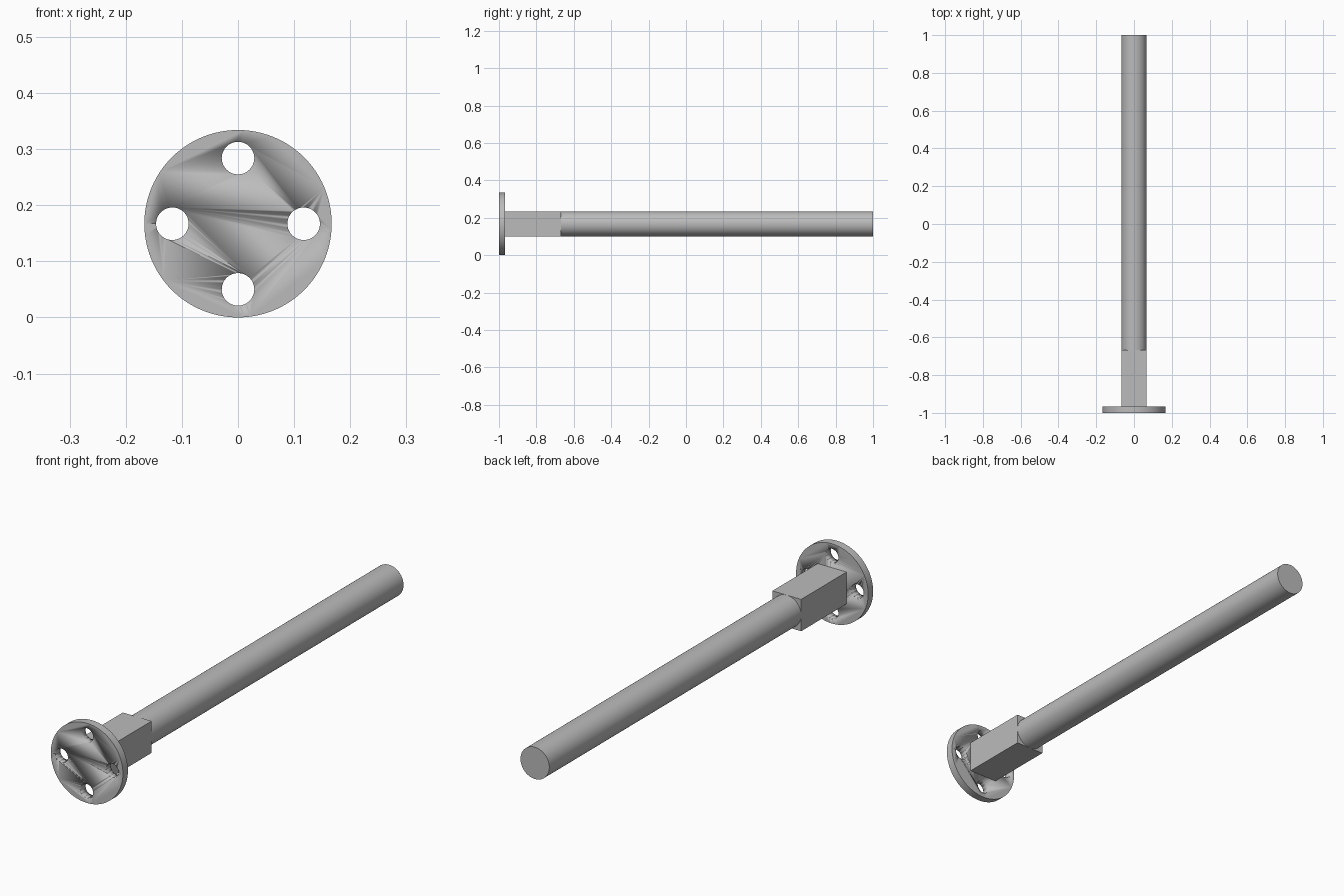
import bpy
import math
from mathutils import Vector

if "Cube" in bpy.data.objects:
    bpy.data.objects.remove(bpy.data.objects["Cube"], do_unlink=True)

AXIS_Z = 0.167      # height of the shaft axis
ROD_R = 0.0667
FLANGE_R = 0.167
FLANGE_BACK, BLOCK_BACK = -0.967, -0.667

steel = bpy.data.materials.new("plain grey")
steel.use_nodes = True
grey = (0.5, 0.5, 0.5, 1)
steel.diffuse_color = grey
steel.node_tree.nodes["Principled BSDF"].inputs["Base Color"].default_value = grey


def cylinder(name, radius, y0, y1, x=0, z=AXIS_Z, sides=96):
    """Smooth cylinder lying along y."""
    bpy.ops.mesh.primitive_cylinder_add(
        vertices=sides, radius=radius, depth=y1 - y0,
        location=(x, (y0 + y1) / 2, z), rotation=(math.pi / 2, 0, 0))
    obj = bpy.context.object
    obj.name = name
    obj.data.materials.append(steel)
    bpy.ops.object.shade_smooth_by_angle(angle=math.radians(30))
    return obj


# Round mounting flange with four bolt holes
flange = cylinder("mounting_flange", FLANGE_R, -1, FLANGE_BACK)
for i in range(4):
    a = i * math.pi / 2
    cutter = cylinder("bolt_hole_cutter", 0.029, -1.1, -0.9,
                      x=0.117 * math.cos(a), z=AXIS_Z + 0.117 * math.sin(a), sides=48)
    cutter.hide_render = True
    cut = flange.modifiers.new("bolt_hole", 'BOOLEAN')
    cut.operation = 'DIFFERENCE'
    cut.solver = 'EXACT'
    cut.object = cutter
    bpy.context.view_layer.objects.active = flange
    bpy.ops.object.modifier_apply(modifier=cut.name)
    bpy.data.objects.remove(cutter, do_unlink=True)

# Square block behind the flange
bpy.ops.mesh.primitive_cube_add(
    size=1, location=(0, (FLANGE_BACK + BLOCK_BACK) / 2, AXIS_Z))
block = bpy.context.object
block.name = "square_block"
size = Vector((2 * ROD_R, BLOCK_BACK - FLANGE_BACK, 2 * ROD_R))
for v in block.data.vertices:
    v.co *= size
block.data.materials.append(steel)

# Long round rod
cylinder("round_rod", ROD_R, BLOCK_BACK, 1)
